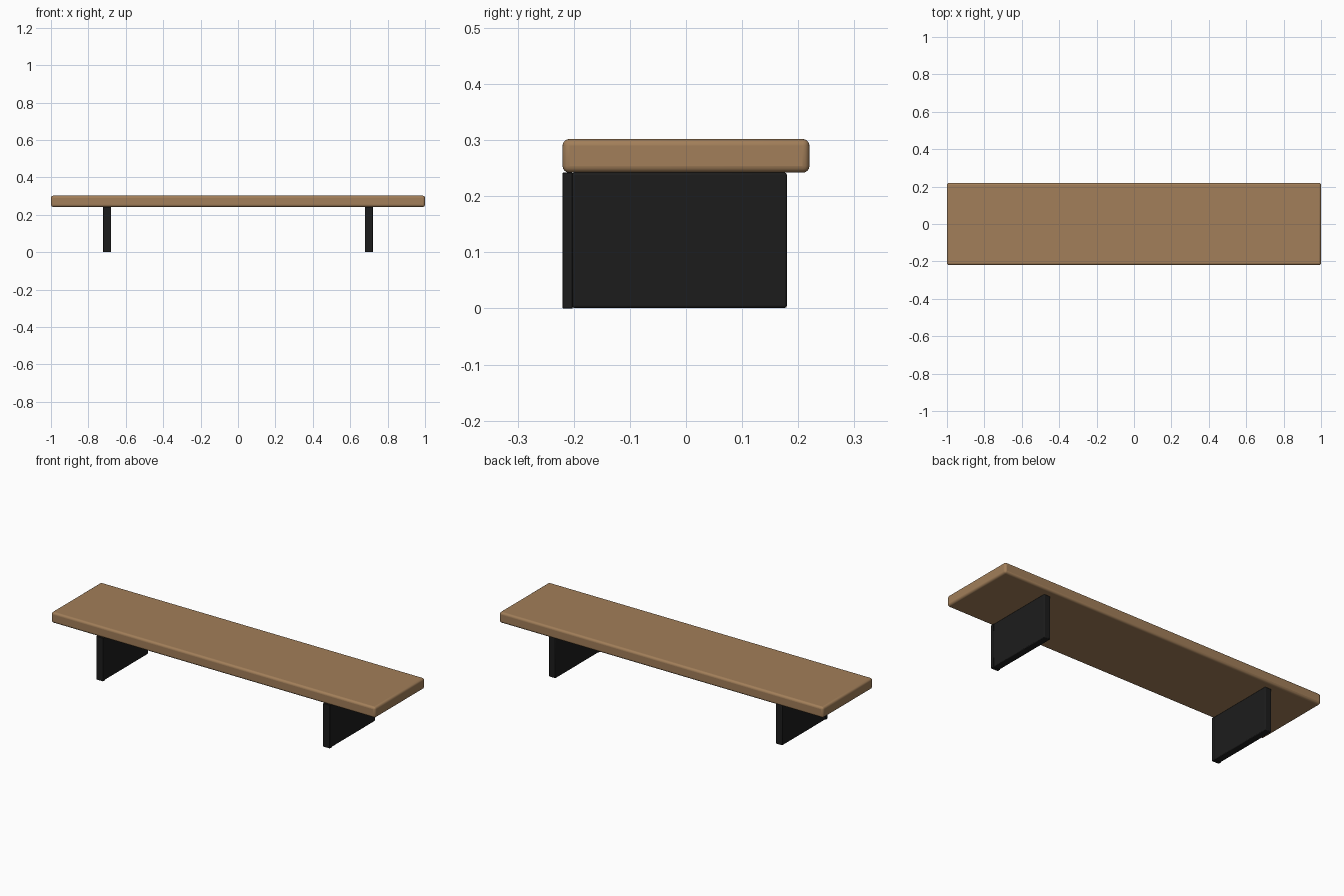
import bpy

if "Cube" in bpy.data.objects:
    bpy.data.objects.remove(bpy.data.objects["Cube"])


def material(name, color):
    m = bpy.data.materials.new(name)
    m.diffuse_color = color
    m.use_nodes = True
    m.node_tree.nodes["Principled BSDF"].inputs["Base Color"].default_value = m.diffuse_color
    return m


def box(name, lo, hi, mat, bevel, segments):
    """Bevelled box spanning the corners lo and hi."""
    centre = [(a + b) / 2 for a, b in zip(lo, hi)]
    bpy.ops.mesh.primitive_cube_add(size=1, location=centre)
    ob = bpy.context.object
    ob.name = name
    ob.scale = [b - a for a, b in zip(lo, hi)]
    bpy.ops.object.transform_apply(location=False, rotation=False, scale=True)
    ob.data.materials.append(mat)
    mod = ob.modifiers.new("rounded_edges", 'BEVEL')
    mod.width = bevel
    mod.segments = segments
    bpy.ops.object.shade_smooth_by_angle()
    return ob


wood = material("wood", (0.36, 0.21, 0.10, 1))
black = material("black_metal", (0.012, 0.012, 0.012, 1))

# Long wooden top with rounded edges
box("table_top", (-1, -0.22, 0.242), (1, 0.22, 0.302), wood, 0.012, 4)

# Two legs: a slab with a thin front cap
for side, x in (("left", -0.70), ("right", 0.70)):
    box(side + "_leg", (x - 0.02, -0.204, 0.001), (x + 0.02, 0.18, 0.242), black, 0.004, 2)
    box(side + "_leg_front", (x - 0.021, -0.22, 0), (x + 0.021, -0.202, 0.242), black, 0.001, 1)
